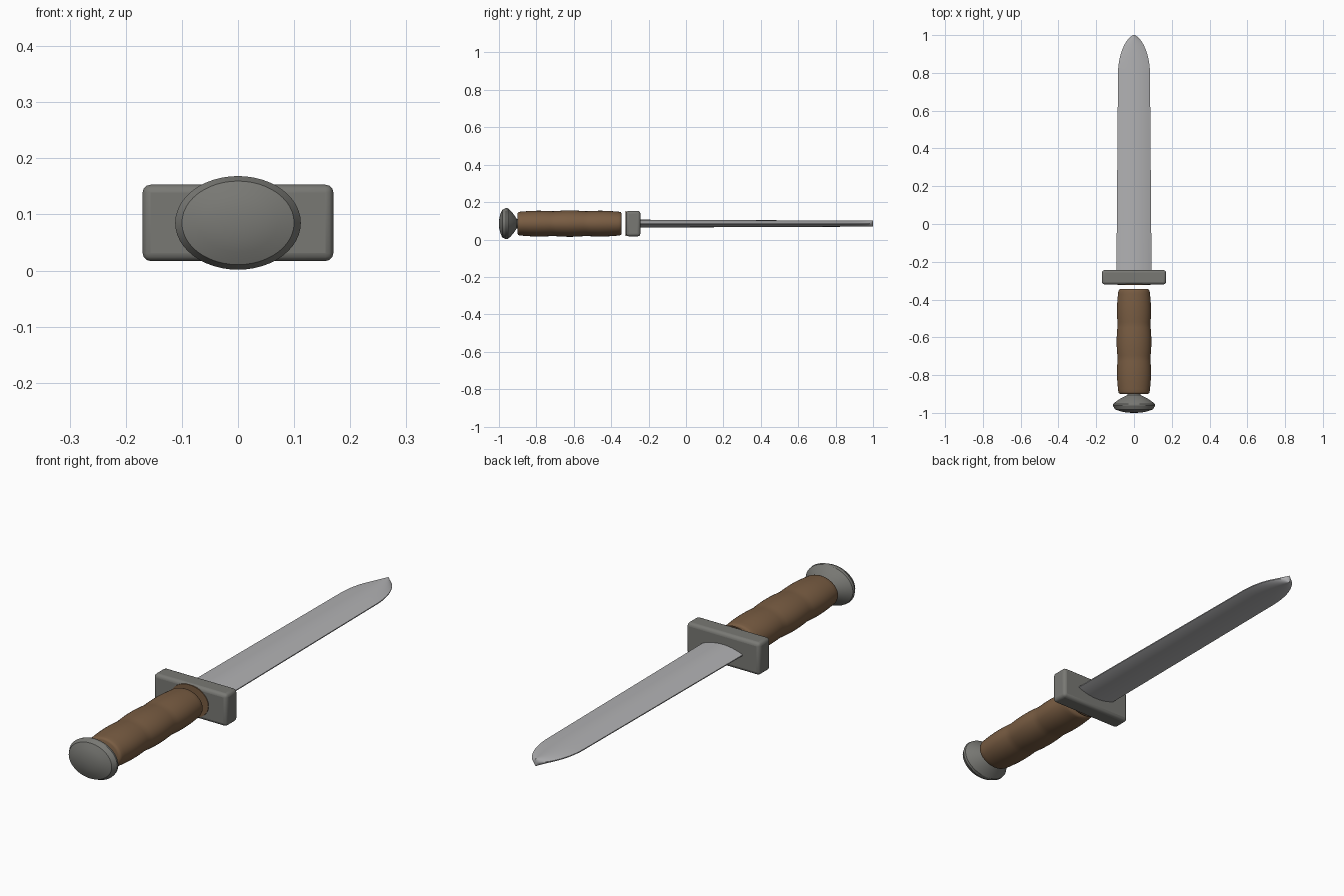
import bpy
import bmesh
import math
from mathutils import Vector

cube = bpy.data.objects.get("Cube")
if cube:
    bpy.data.objects.remove(cube)

CZ = 0.085  # height of the long axis


def make_material(name, rgb):
    mat = bpy.data.materials.new(name)
    mat.use_nodes = True
    colour = (*rgb, 1)
    mat.diffuse_color = colour
    mat.node_tree.nodes["Principled BSDF"].inputs["Base Color"].default_value = colour
    return mat


steel = make_material("blade steel", (0.44, 0.44, 0.45))
iron = make_material("dark iron", (0.19, 0.19, 0.175))
wood = make_material("brown wood", (0.19, 0.108, 0.055))


def finish(name, bm, mat, angle):
    bmesh.ops.recalc_face_normals(bm, faces=bm.faces)
    mesh = bpy.data.meshes.new(name)
    bm.to_mesh(mesh)
    bm.free()
    obj = bpy.data.objects.new(name, mesh)
    bpy.context.collection.objects.link(obj)
    mesh.materials.append(mat)
    bpy.ops.object.select_all(action="DESELECT")
    obj.select_set(True)
    bpy.context.view_layer.objects.active = obj
    bpy.ops.object.shade_smooth_by_angle(angle=math.radians(angle))
    return obj


def loft(name, rings, mat, angle=35):
    """Skin closed rings of points and cap both ends."""
    bm = bmesh.new()
    loops = [[bm.verts.new(p) for p in ring] for ring in rings]
    n = len(loops[0])
    for a, b in zip(loops, loops[1:]):
        for i in range(n):
            j = (i + 1) % n
            bm.faces.new((a[i], a[j], b[j], b[i]))
    bm.faces.new(loops[0])
    bm.faces.new(loops[-1])
    return finish(name, bm, mat, angle)


def oval(y, rx, squash, sides=48):
    angles = [math.tau * i / sides for i in range(sides)]
    return [(rx * math.cos(a), y, CZ + rx * squash * math.sin(a)) for a in angles]


# Pommel: domed front, thin rim, tapering back
pommel = [(-1.0, 0.012), (-0.998, 0.04), (-0.992, 0.07), (-0.982, 0.1),
          (-0.962, 0.112), (-0.952, 0.11), (-0.936, 0.09), (-0.92, 0.065),
          (-0.905, 0.035), (-0.895, 0.03)]
loft("pommel", [oval(y, r, 0.745) for y, r in pommel], iron, 28)

# Grip: three soft swells with rounded ends
START, END = -0.9, -0.345
grip = [(START, 0.073), (START + 0.004, 0.08)]
for k in range(37):
    t = k / 36
    y = START + 0.012 + t * (END - START - 0.024)
    grip.append((y, 0.083 + 0.004 * math.sin(math.pi * t)
                 + 0.005 * abs(math.sin(3 * math.pi * t))))
grip += [(END - 0.004, 0.08), (END, 0.073)]
loft("grip", [oval(y, r, 0.765) for y, r in grip], wood, 40)

# Wooden inlay on the front of the guard
loft("guard_inlay", [oval(-0.323, 0.088, 0.765), oval(-0.318, 0.088, 0.765)], wood)

# Cross guard
bm = bmesh.new()
bmesh.ops.create_cube(bm, size=1)
for v in bm.verts:
    v.co = Vector((v.co.x * 0.34, v.co.y * 0.076 - 0.282, v.co.z * 0.136 + CZ))
guard = finish("guard", bm, iron, 30)
bevel = guard.modifiers.new("rounded edges", "BEVEL")
bevel.width = 0.014
bevel.segments = 3

# Blade: lens section that narrows to an upright edge at the tip
BASE, SHOULDER, TIP = -0.26, 0.8, 1.0


def blade_ring(y):
    along = (y - BASE) / (TIP - BASE)
    half = 0.093 - 0.01 * along
    if y > SHOULDER:
        half *= max(1 - ((y - SHOULDER) / (TIP - SHOULDER)) ** 2, 0) ** 0.62
    half = max(half, 0.001)
    crown = 0.019 - 0.005 * along
    steps = 16
    xs = [-1 + 2 * i / steps for i in range(steps + 1)]
    top = [(half * x, y, CZ + 0.002 + crown * (1 - x * x)) for x in xs]
    bottom = [(half * x, y, CZ - 0.002 - crown * (1 - x * x)) for x in reversed(xs)]
    return top + bottom


stations = [BASE + (SHOULDER - BASE) * i / 12 for i in range(12)]
stations += [SHOULDER + (TIP - SHOULDER) * math.sin(math.pi / 2 * i / 16) for i in range(17)]
loft("blade", [blade_ring(y) for y in stations], steel, 40)
